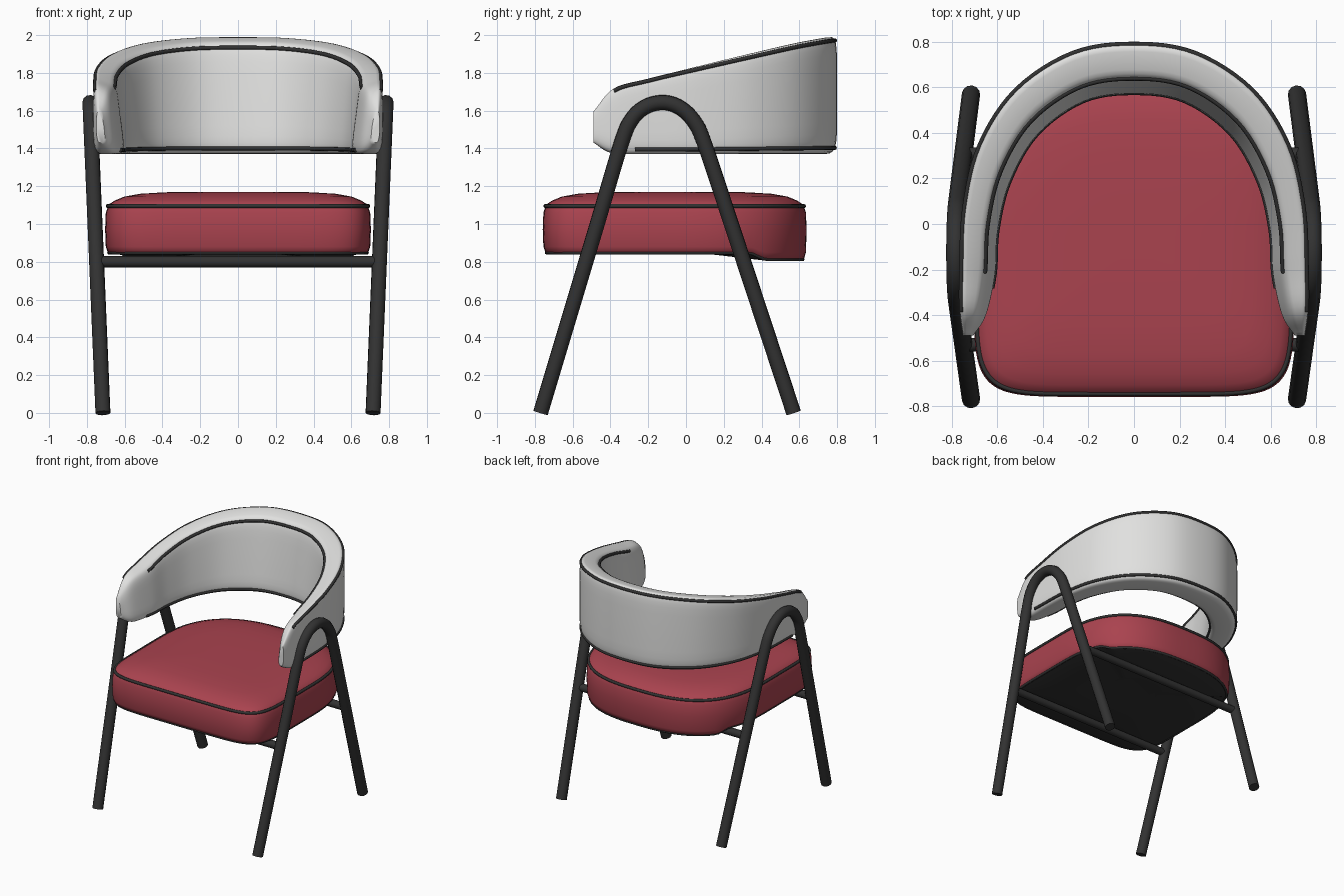
import bpy
import math
from mathutils import Vector

if "Cube" in bpy.data.objects:
    bpy.data.objects.remove(bpy.data.objects["Cube"], do_unlink=True)


def make_material(name, color):
    mat = bpy.data.materials.new(name)
    mat.use_nodes = True
    mat.diffuse_color = (*color, 1)
    mat.node_tree.nodes["Principled BSDF"].inputs["Base Color"].default_value = (*color, 1)
    return mat


WHITE = make_material("white upholstery", (0.75, 0.75, 0.74))
RED = make_material("red upholstery", (0.40, 0.056, 0.078))
DARK = make_material("dark metal", (0.032, 0.032, 0.032))


def smooth_path(points, steps):
    """Catmull-Rom samples through the points."""
    pts = [Vector(p) for p in points]
    pts = [2 * pts[0] - pts[1]] + pts + [2 * pts[-1] - pts[-2]]
    out = []
    for a, b, c, d in zip(pts, pts[1:], pts[2:], pts[3:]):
        for i in range(steps):
            t = i / steps
            out.append(0.5 * (2 * b + (c - a) * t + (2 * a - 5 * b + 4 * c - d) * t ** 2
                              + (3 * b - a - 3 * c + d) * t ** 3))
    return out + [pts[-2]]


def finish(obj, angle):
    bpy.ops.object.select_all(action="DESELECT")
    obj.select_set(True)
    bpy.context.view_layer.objects.active = obj
    if obj.type == "CURVE":
        bpy.ops.object.convert(target="MESH")
    bpy.ops.object.shade_smooth_by_angle(angle=math.radians(angle))


def tube(name, points, radius, closed=False, sides=4):
    curve = bpy.data.curves.new(name, "CURVE")
    curve.dimensions = "3D"
    curve.bevel_depth = radius
    curve.bevel_resolution = sides
    curve.use_fill_caps = True
    spline = curve.splines.new("POLY")
    spline.points.add(len(points) - 1)
    for sp, p in zip(spline.points, points):
        sp.co = (*p, 1)
    spline.use_cyclic_u = closed
    curve.materials.append(DARK)
    obj = bpy.data.objects.new(name, curve)
    bpy.context.collection.objects.link(obj)
    finish(obj, 50)


def loft(name, rings, materials):
    """Skin closed rings of equal length and cap both ends."""
    n = len(rings[0])
    verts = [p for ring in rings for p in ring]
    faces = [list(range(n))[::-1]]
    for r in range(len(rings) - 1):
        for i in range(n):
            j = (i + 1) % n
            faces.append((r * n + i, r * n + j, (r + 1) * n + j, (r + 1) * n + i))
    faces.append([(len(rings) - 1) * n + i for i in range(n)])
    mesh = bpy.data.meshes.new(name)
    mesh.from_pydata(verts, [], faces)
    for m in materials:
        mesh.materials.append(m)
    obj = bpy.data.objects.new(name, mesh)
    bpy.context.collection.objects.link(obj)
    finish(obj, 55)
    return obj


def spow(value, e):
    return math.copysign(abs(value) ** e, value)


def mirrored(half):
    return [(-x, y, z) for x, y, z in half[:0:-1]] + half


# Backrest: outer line carries the top height, inner line the bottom height
outer_half = [(0, .80, 2.0), (.27, .76, 1.995), (.52, .60, 1.965), (.68, .36, 1.91),
              (.75, .08, 1.845), (.765, -.2, 1.78), (.765, -.38, 1.73), (.75, -.49, 1.61)]
inner_half = [(0, .56, 1.37), (.22, .525, 1.37), (.42, .38, 1.37), (.54, .17, 1.37),
              (.59, -.04, 1.37), (.60, -.22, 1.37), (.64, -.40, 1.375), (.70, -.49, 1.43)]
outer = smooth_path(mirrored(outer_half), 6)
inner = smooth_path(mirrored(inner_half), 6)
last = len(outer) - 1


def back_point(k, angle):
    o, i = outer[k], inner[k]
    end = abs(2 * k / last - 1) ** 6
    e = 0.32 + 0.4 * end
    u = spow(math.cos(angle), e)
    v = spow(math.sin(angle), e)
    across, up = (u + 1) / 2, (v + 1) / 2
    across += 0.3 * up * (1 - across)
    height = o.z - 0.06 * (1 - across) - i.z
    return Vector((i.x + (o.x - i.x) * across, i.y + (o.y - i.y) * across, i.z + height * up))


SECTION = 32
loft("backrest", [[back_point(k, -math.tau * (s + .5) / SECTION) for s in range(SECTION)]
                  for k in range(last + 1)], [WHITE])

# Backrest piping
for name, degrees, skip in (("outer_top_piping", 50, 6), ("inner_top_piping", 132, 12),
                            ("inner_bottom_piping", 225, 10), ("outer_bottom_piping", 315, 10)):
    path = [back_point(k, math.radians(degrees)) for k in range(skip, last + 1 - skip)]
    tube(name, path, 0.011, sides=2)


# Seat cushion: squared front, rounded back, domed top
def seat_ring(scale, z, drop=0.0):
    ring = []
    for i in range(96):
        a = math.tau * i / 96
        n = 2.7 if math.sin(a) > 0 else 7
        x = 0.70 * spow(math.cos(a), 2 / n)
        y = -0.06 + 0.695 * scale * spow(math.sin(a), 2 / n)
        t = min(max((y - 0.33) / 0.1, 0), 1)
        ring.append(Vector((x * scale, y, z - drop * t * t * (3 - 2 * t))))
    return ring


levels = [(0.3, .845, .0), (0.96, .84, .035), (.985, .85, .035), (1, .88, .03), (1.005, .97, 0),
          (1, 1.06, 0), (.985, 1.09, 0), (.975, 1.105, 0), (.93, 1.125, 0), (.86, 1.145, 0),
          (.74, 1.16, 0), (.55, 1.168, 0), (.25, 1.17, 0), (.05, 1.17, 0)]
seat = loft("seat", [seat_ring(*level) for level in levels], [RED, DARK])
for face in seat.data.polygons:
    if face.normal.z < -0.75 and face.center.z < 0.85:
        face.material_index = 1
tube("seat_top_piping", seat_ring(.985, 1.095), 0.011, closed=True, sides=2)
tube("seat_bottom_piping", seat_ring(.975, .848, .035), 0.01, closed=True, sides=2)

# Arched side legs
arch = [(-.77, 0), (-.62, .5), (-.47, 1.0), (-.345, 1.42), (-.29, 1.55), (-.215, 1.62),
        (-.12, 1.643), (-.03, 1.615), (.045, 1.54), (.10, 1.42), (.24, 1.0), (.405, .5), (.57, 0)]
for side, name in ((1, "left_leg_arch"), (-1, "right_leg_arch")):
    path = smooth_path([(side * (.715 + .042 * z), y, z) for y, z in arch], 6)
    tube(name, path, 0.04)

# Cross bars under the seat
for name, y in (("front_cross_bar", -.53), ("rear_cross_bar", .305)):
    tube(name, [(-.74, y, .80), (.74, y, .80)], 0.03)
